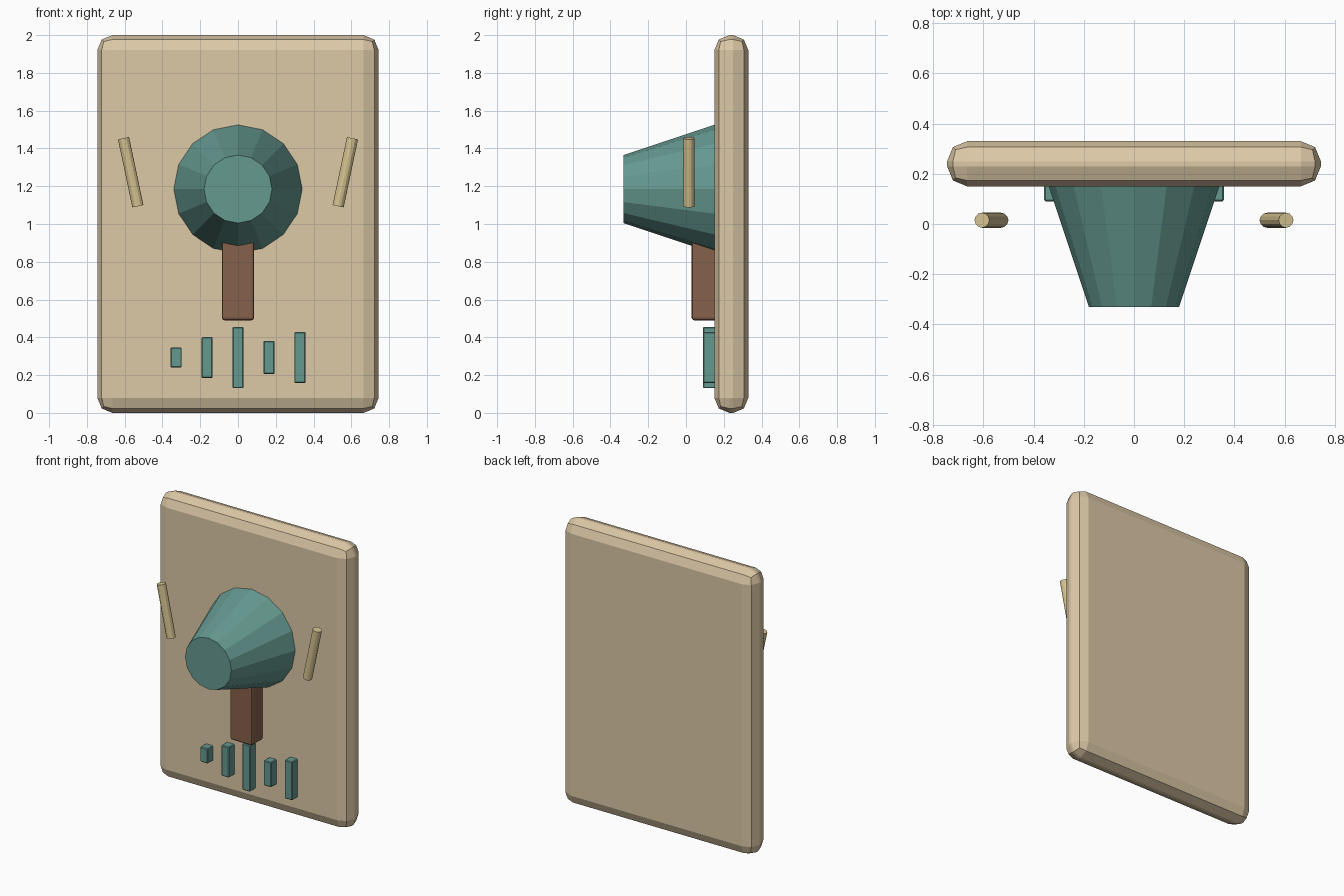
import bpy
from math import radians, atan2, hypot, pi

if "Cube" in bpy.data.objects:
    bpy.data.objects.remove(bpy.data.objects["Cube"])


def material(name, color):
    m = bpy.data.materials.new(name)
    m.diffuse_color = (*color, 1)
    m.use_nodes = True
    m.node_tree.nodes["Principled BSDF"].inputs["Base Color"].default_value = m.diffuse_color
    return m


TAN = material("tan", (0.72, 0.58, 0.38))
TEAL = material("teal", (0.13, 0.32, 0.28))
BROWN = material("brown", (0.24, 0.12, 0.07))
STRAW = material("straw", (0.66, 0.54, 0.28))


def box(name, x, y, z, mat, bevel, segments=1):
    """Bevelled box from (min, max) ranges on each axis."""
    ranges = (x, y, z)
    bpy.ops.mesh.primitive_cube_add(size=1, location=[(a + b) / 2 for a, b in ranges])
    ob = bpy.context.object
    ob.name = name
    ob.scale = [b - a for a, b in ranges]
    bpy.ops.object.transform_apply(location=False, rotation=False, scale=True)
    mod = ob.modifiers.new("bevel", 'BEVEL')
    mod.width, mod.segments = bevel, segments
    ob.data.materials.append(mat)
    return ob


# Large rounded back board
box("back_board", (-0.745, 0.745), (0.15, 0.33), (0, 2), TAN, 0.08, 2)

# Tapered faceted snout, wide end sunk into the board
y0, y1 = -0.33, 0.18
bpy.ops.mesh.primitive_cone_add(vertices=16, radius1=0.35, radius2=0.18, depth=y1 - y0,
                                location=(0, (y0 + y1) / 2, 1.185), rotation=(pi / 2, 0, 0))
cone = bpy.context.object
cone.name = "tapered_cone"
cone.data.materials.append(TEAL)

# Post below the cone
box("post", (-0.085, 0.085), (0.03, 0.19), (0.49, 0.93), BROWN, 0.014, 2)

# Row of upright bars, centred on one height
for i, h in enumerate((0.105, 0.215, 0.325, 0.175, 0.27)):
    cx = (i - 2) * 0.164
    box(f"bar_{i + 1}", (cx - 0.03, cx + 0.03), (0.09, 0.17),
        (0.293 - h / 2, 0.293 + h / 2), TEAL, 0.005)

# Pair of rods leaning outwards
dx, dz = 0.076, 0.36
for side, label in ((-1, "left"), (1, "right")):
    bpy.ops.mesh.primitive_cylinder_add(vertices=12, radius=0.03, depth=hypot(dx, dz),
                                        location=(side * 0.568, 0.015, 1.274),
                                        rotation=(0, side * atan2(dx, dz), 0))
    rod = bpy.context.object
    rod.name = f"rod_{label}"
    rod.data.materials.append(STRAW)
